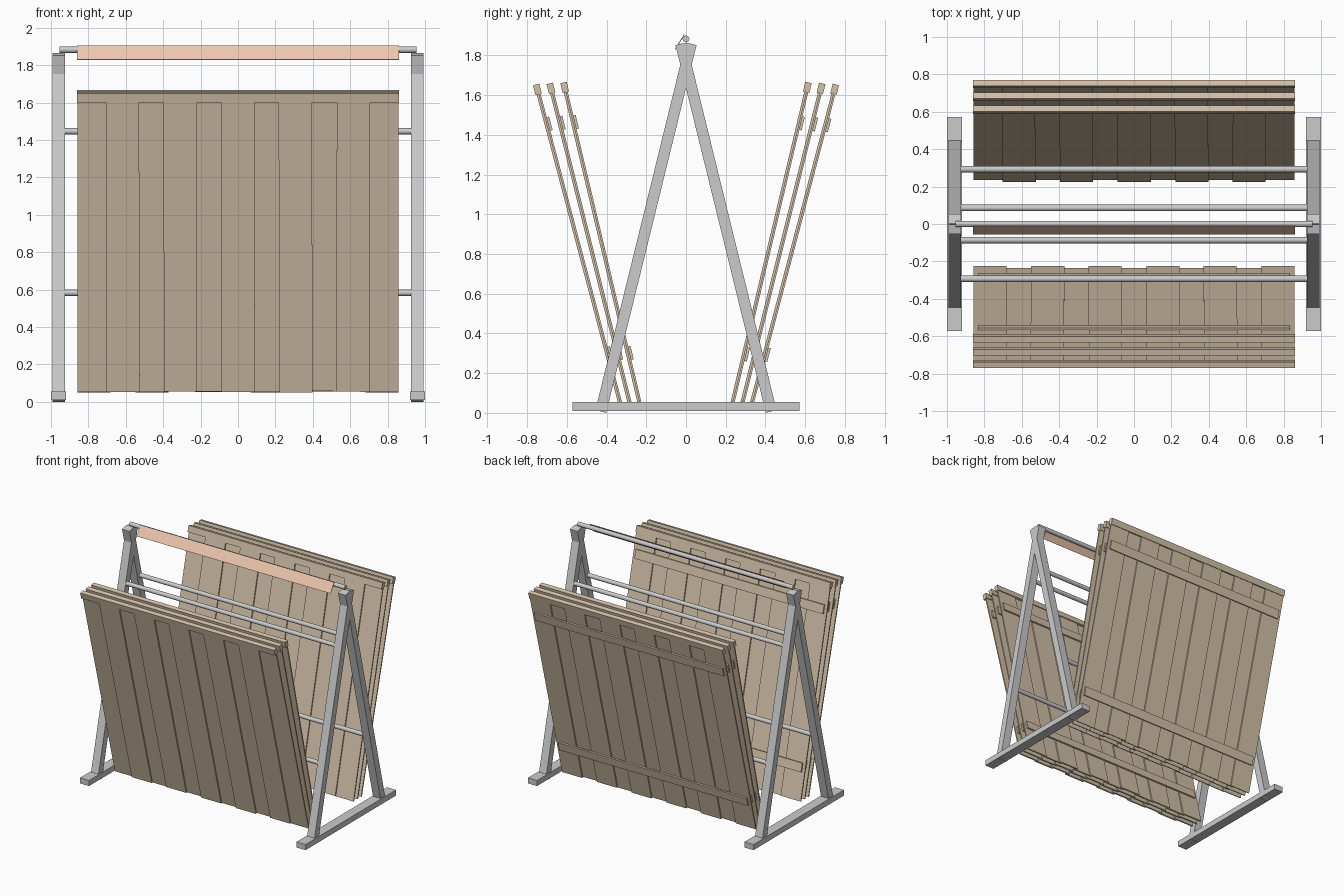
import bpy, bmesh, math, random
from mathutils import Matrix, Vector

if "Cube" in bpy.data.objects:
    bpy.data.objects.remove(bpy.data.objects["Cube"])

random.seed(4)


def material(name, rgb):
    m = bpy.data.materials.new(name)
    m.diffuse_color = (*rgb, 1)
    m.use_nodes = True
    m.node_tree.nodes["Principled BSDF"].inputs["Base Color"].default_value = m.diffuse_color
    return m


wood = material("wood", (0.66, 0.54, 0.40))
orange = material("orange", (0.86, 0.57, 0.43))


def add_box(bm, centre, size, rot=Matrix()):
    m = Matrix.Translation(centre) @ rot @ Matrix.Diagonal((*size, 1))
    bmesh.ops.create_cube(bm, size=1, matrix=m)


def finish(name, bm, mat=None):
    me = bpy.data.meshes.new(name)
    bm.to_mesh(me)
    bm.free()
    if mat:
        me.materials.append(mat)
    return place(name, me)


def place(name, me):
    ob = bpy.data.objects.new(name, me)
    bpy.context.collection.objects.link(ob)
    return ob


def beam(name, a, b, width, depth, mat=None):
    """Box running from a to b in a plane of constant x."""
    a, b = Vector(a), Vector(b)
    d = b - a
    bm = bmesh.new()
    add_box(bm, (a + b) / 2, (width, depth, d.length),
            Matrix.Rotation(math.atan2(-d.y, d.z), 4, 'X'))
    return finish(name, bm, mat)


def rod(name, y, z, half):
    bpy.ops.mesh.primitive_cylinder_add(vertices=16, radius=0.017, depth=2 * half,
                                        location=(0, y, z), rotation=(0, math.pi / 2, 0))
    ob = bpy.context.object
    ob.name = name
    bpy.ops.object.shade_smooth_by_angle(angle=math.radians(40))


# End frames: crossed legs on a foot bar
for sx, side in ((-1, "left"), (1, "right")):
    x = sx * 0.958
    bm = bmesh.new()
    add_box(bm, (sx * 0.96, 0, 0.032), (0.08, 1.145, 0.045))
    finish(f"{side}_foot_bar", bm)
    for sy, end in ((-1, "front"), (1, "back")):
        beam(f"{side}_{end}_leg", (x, sy * 0.429, 0.007), (x, -sy * 0.026, 1.858), 0.066, 0.056)

# Cross rails and top bar
for sy, end in ((-1, "front"), (1, "back")):
    rod(f"{end}_lower_rail", sy * 0.293, 0.583, 0.93)
    rod(f"{end}_upper_rail", sy * 0.086, 1.447, 0.93)
rod("top_bar", 0, 1.883, 0.955)

# Coloured strip leaning against the top bar
beam("header_strip", (0, -0.055, 1.83), (0, -0.009, 1.904), 1.72, 0.004, orange)

# Fence panel: overlapping boards in two layers, two battens and a cap
bm = bmesh.new()
for i in range(11):
    x = (i - 5) * 0.154
    layer = 0.005 if i % 2 == 0 else -0.005
    tilt = Matrix.Rotation(random.uniform(-0.003, 0.003) if 0 < i < 10 else 0, 4, 'Y')
    drop = random.uniform(-0.003, 0.003)
    add_box(bm, (x, layer, 0.805 + drop), (0.178, 0.01, 1.61), tilt)
for z in (0.25, 1.445):
    add_box(bm, (0, 0.016, z), (1.67, 0.012, 0.07))
add_box(bm, (0, 0, 1.628), (1.72, 0.033, 0.05))
panel = bpy.data.meshes.new("fence_panel")
bm.to_mesh(panel)
bm.free()
panel.materials.append(wood)

# Three panels fanned out on each side
for sy, end in ((-1, "front"), (1, "back")):
    for i, (y0, y1) in enumerate(((0.235, 0.61), (0.285, 0.68), (0.333, 0.75))):
        ob = place(f"{end}_panel_{i + 1}", panel)
        ob.location = (0, sy * y0, 0.055)
        ob.rotation_euler.x = -sy * math.atan2(y1 - y0, 1.58)
